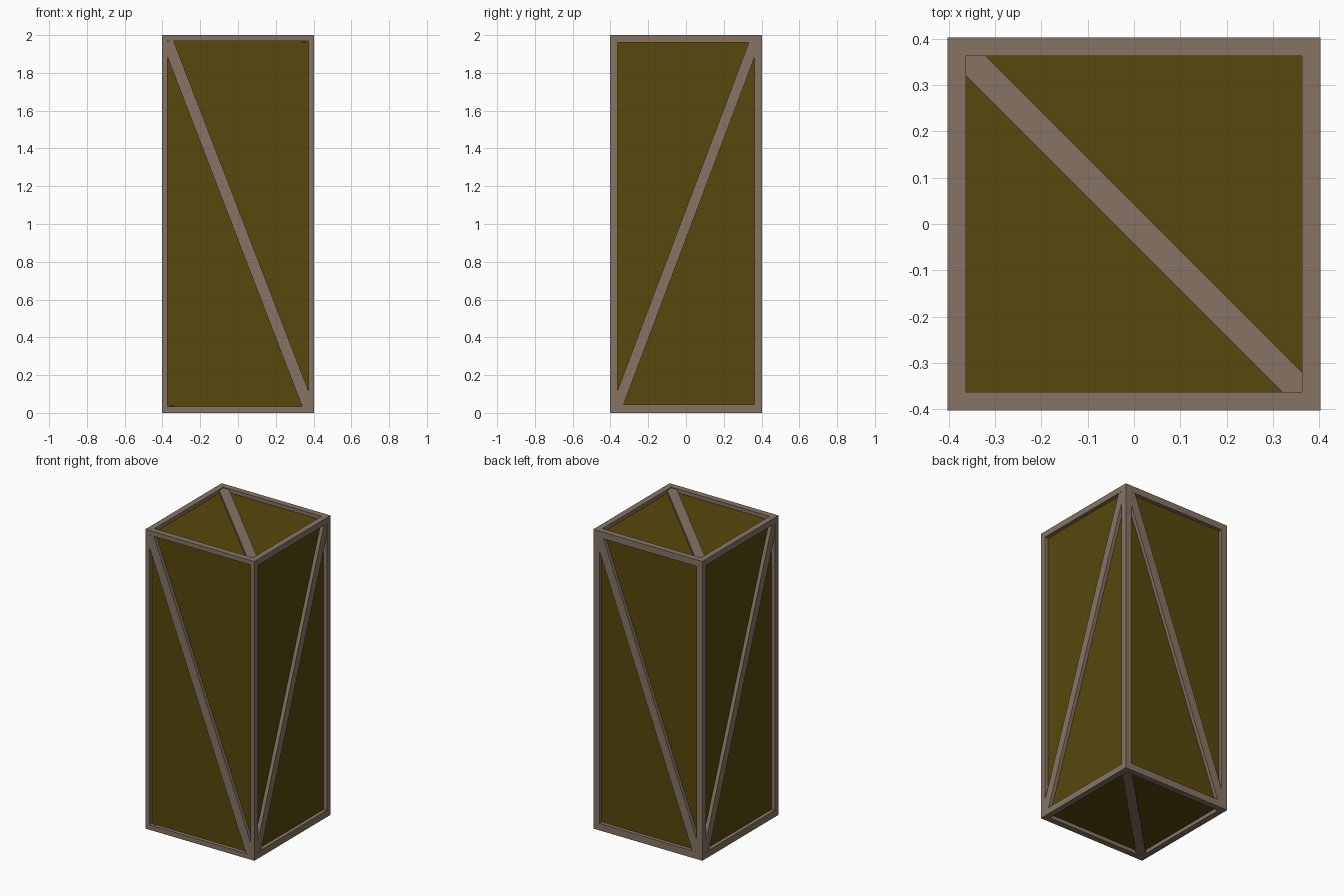
import bpy
from mathutils import Vector, Matrix

if "Cube" in bpy.data.objects:
    bpy.data.objects.remove(bpy.data.objects["Cube"])

H = 0.403      # half width of the crate
RECESS = 0.025  # depth of the panels behind the frame
RAIL = 0.04


def material(name, color):
    m = bpy.data.materials.new(name)
    m.diffuse_color = color
    m.use_nodes = True
    m.node_tree.nodes["Principled BSDF"].inputs["Base Color"].default_value = m.diffuse_color
    return m


frame_mat = material("frame_wood", (0.24, 0.175, 0.125, 1))
panel_mat = material("panel_wood", (0.095, 0.064, 0.004, 1))


def cube(name, matrix, mat):
    bpy.ops.mesh.primitive_cube_add(size=1)
    ob = bpy.context.object
    ob.name = name
    ob.data.transform(matrix)
    ob.data.materials.append(mat)
    return ob


def box(name, lo, hi, mat=frame_mat):
    lo, hi = Vector(lo), Vector(hi)
    size = hi - lo
    return cube(name, Matrix.Translation((lo + hi) / 2) @ Matrix.Diagonal((*size, 1)), mat)


def brace(name, normal, direction, offset, length, width, sink=0.001):
    # flat diagonal bar lying on one face, its outer side 'sink' behind the frame
    n, d = Vector(normal), Vector(direction).normalized()
    w = n.cross(d)
    thick = 0.035
    rot = Matrix((d, w, n)).transposed().to_4x4()
    centre = Vector((0, 0, 1)) + n * (offset - sink - thick / 2)
    return cube(name, Matrix.Translation(centre) @ rot @ Matrix.Diagonal((length, width, thick, 1)), frame_mat)


# Inner panels, a single recessed core
c = H - RECESS
box("panels", (-c, -c, RECESS), (c, c, 2 - RECESS), panel_mat)

# Corner posts and the front and back rails (front trim is slimmer than back)
for side, sy, t in (("front", -1, 0.03), ("back", 1, 0.044)):
    y0, y1 = sorted((sy * H, sy * (H - RAIL)))
    box(side + "_left_post", (-H, y0, 0), (-H + t, y1, 2))
    box(side + "_right_post", (H - t, y0, 0), (H, y1, 2))
    box(side + "_bottom_rail", (-H + t, y0, 0), (H - t, y1, t + 0.003))
    box(side + "_top_rail", (-H + t, y0, 2 - t), (H - t, y1, 2))

# Side rails
e = H - RAIL
for side, sx in (("left", -1), ("right", 1)):
    x0, x1 = sorted((sx * H, sx * e))
    box(side + "_bottom_rail", (x0, -e, 0), (x1, e, 0.044))
    box(side + "_top_rail", (x0, -e, 2 - RAIL), (x1, e, 2))

# Diagonal braces on all six faces
brace("front_brace", (0, -1, 0), (-0.366, 0, 0.95), H, 2.07, 0.061)
brace("back_brace", (0, 1, 0), (0.36, 0, 0.955), H, 2.06, 0.06)
brace("right_brace", (1, 0, 0), (0, 0.361, 0.957), H, 2.06, 0.056)
brace("left_brace", (-1, 0, 0), (0, -0.361, 0.957), H, 2.06, 0.056)
brace("top_brace", (0, 0, 1), (-1, 1, 0), 1, 1.04, 0.061, 0.005)
brace("bottom_brace", (0, 0, -1), (1, 1, 0), 1, 1.04, 0.061, 0.005)
